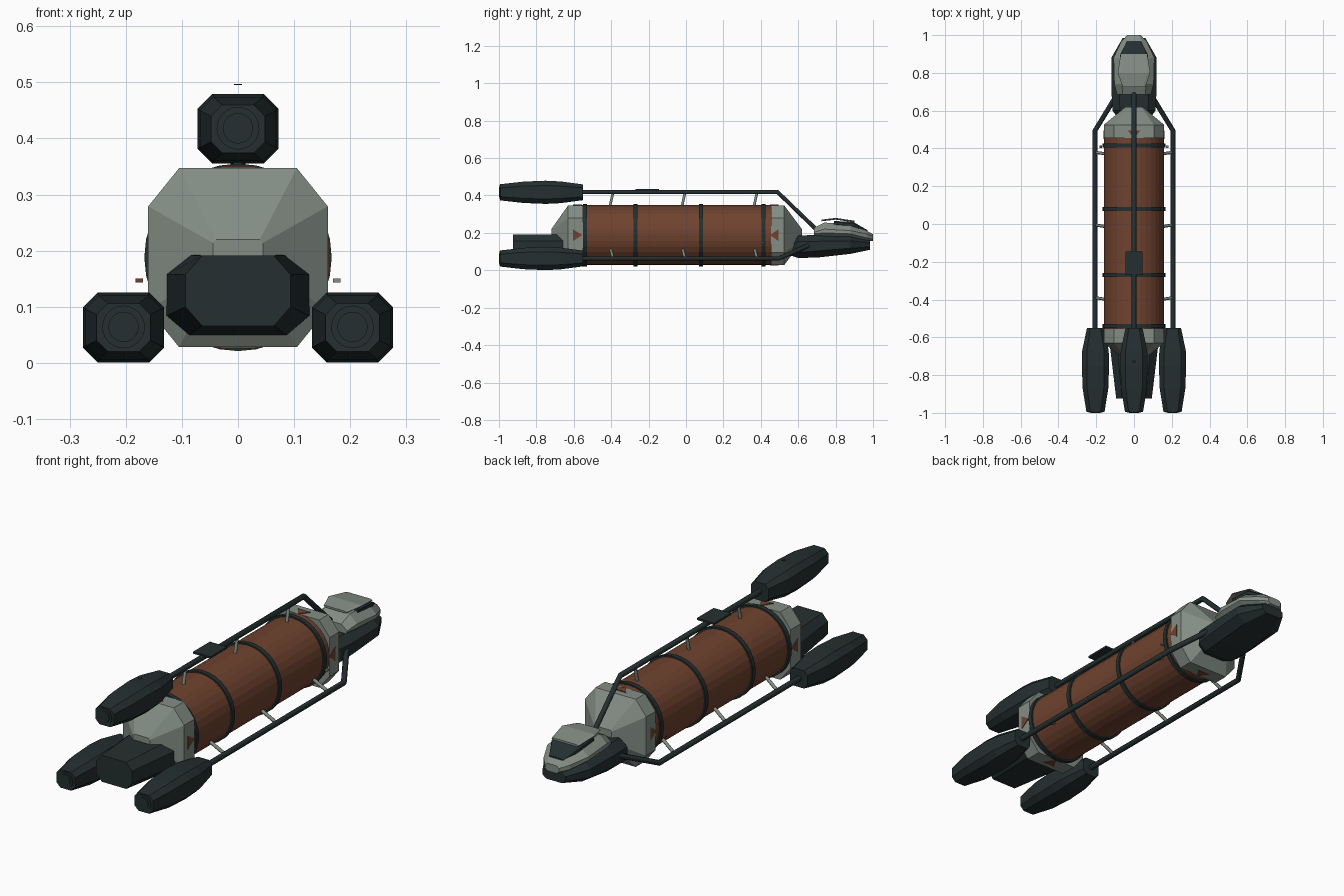
import bpy, bmesh
from math import pi, cos, sin
from mathutils import Vector, Matrix

cube = bpy.data.objects.get("Cube")
if cube:
    bpy.data.objects.remove(cube)


def material(name, rgb):
    m = bpy.data.materials.new(name)
    m.use_nodes = True
    m.diffuse_color = (*rgb, 1)
    m.node_tree.nodes["Principled BSDF"].inputs["Base Color"].default_value = (*rgb, 1)
    return m


DARK = material("dark_slate", (0.018, 0.028, 0.029))
GREY = material("pale_grey", (0.23, 0.27, 0.235))
BROWN = material("rust_brown", (0.16, 0.055, 0.028))
AXIS = 0.188          # height of the tank axis


def finish(name, bm, mat):
    bmesh.ops.recalc_face_normals(bm, faces=bm.faces)
    me = bpy.data.meshes.new(name)
    bm.to_mesh(me)
    bm.free()
    me.materials.append(mat)
    ob = bpy.data.objects.new(name, me)
    bpy.context.collection.objects.link(ob)
    return ob


def loft(name, mat, stations, x=0.0):
    """Chamfered-rectangle sections: (y, half width, z low, z high, chamfer x, chamfer z)."""
    bm = bmesh.new()
    rings = []
    for y, hx, lo, hi, cx, cz in stations:
        right = [(hx - cx, lo), (hx, lo + cz), (hx, hi - cz), (hx - cx, hi)]
        outline = right + [(-px, pz) for px, pz in reversed(right)]
        rings.append([bm.verts.new((x + px, y, pz)) for px, pz in outline])
    for a, b in zip(rings, rings[1:]):
        for i in range(8):
            j = (i + 1) % 8
            bm.faces.new((a[i], a[j], b[j], b[i]))
    bm.faces.new(rings[0])
    bm.faces.new(rings[-1])
    return finish(name, bm, mat)


def drum(name, mat, y0, y1, r, x=0.0, z=AXIS, sides=32):
    bm = bmesh.new()
    bmesh.ops.create_cone(bm, cap_ends=True, segments=sides, radius1=r, radius2=r, depth=y1 - y0)
    bmesh.ops.transform(bm, verts=bm.verts, matrix=Matrix.Translation((x, (y0 + y1) / 2, z))
                        @ Matrix.Rotation(pi / 2, 4, 'X'))
    return finish(name, bm, mat)


def tube(name, mat, points, r):
    cu = bpy.data.curves.new(name + "_path", 'CURVE')
    cu.dimensions = '3D'
    cu.bevel_depth = r
    cu.bevel_resolution = 1
    cu.use_fill_caps = True
    sp = cu.splines.new('POLY')
    sp.points.add(len(points) - 1)
    for p, co in zip(sp.points, points):
        p.co = (*co, 1)
    tmp = bpy.data.objects.new(name + "_path", cu)
    bpy.context.collection.objects.link(tmp)
    bpy.context.view_layer.update()
    me = bpy.data.meshes.new_from_object(tmp.evaluated_get(bpy.context.evaluated_depsgraph_get()))
    bpy.data.objects.remove(tmp)
    me.materials.clear()
    me.materials.append(mat)
    me.name = name
    ob = bpy.data.objects.new(name, me)
    bpy.context.collection.objects.link(ob)
    return ob


def block(name, mat, centre, size, tilt=0.0):
    bm = bmesh.new()
    bmesh.ops.create_cube(bm, size=1)
    bmesh.ops.transform(bm, verts=bm.verts, matrix=Matrix.Translation(centre)
                        @ Matrix.Rotation(tilt, 4, 'X') @ Matrix.Diagonal((*size, 1)))
    return finish(name, bm, mat)


def marker(name, angle, y_base, y_tip):
    """Thin triangular plate lying on a flat side of an end collar."""
    bm = bmesh.new()
    out = Vector((cos(angle), 0, sin(angle)))
    side = Vector((-sin(angle), 0, cos(angle)))
    rings = []
    for d in (0.156, 0.1625):
        mid = Vector((0, 0, AXIS)) + out * d
        rings.append([bm.verts.new(mid + side * s + Vector((0, y, 0)))
                      for s, y in ((-0.032, y_base), (0.032, y_base), (0, y_tip))])
    a, b = rings
    bm.faces.new(a)
    bm.faces.new(b)
    for i in range(3):
        j = (i + 1) % 3
        bm.faces.new((a[i], a[j], b[j], b[i]))
    return finish(name, bm, BROWN)


# Tank and its hoops
drum("tank", BROWN, -0.57, 0.47, 0.16)
for i, y in enumerate((-0.54, -0.27, 0.08, 0.415)):
    drum(f"tank_hoop_{i + 1}", DARK, y - 0.011, y + 0.011, 0.167)

# Octagonal end collars tapering inwards
for name, y0, y1, y2 in (("rear_collar", -0.552, -0.63, -0.72), ("front_collar", 0.455, 0.525, 0.62)):
    full = (0.16, 0.028, 0.347, 0.055, 0.068)
    loft(name, GREY, [(y0, *full), (y1, *full), (y2, 0.045, 0.155, 0.22, 0.006, 0.006)])
for i in range(4):
    marker(f"rear_marker_{i + 1}", i * pi / 2, -0.605, -0.555)
    marker(f"front_marker_{i + 1}", i * pi / 2, 0.495, 0.45)

# Engine pods with ringed exhaust faces
for name, x, z in (("top", 0, 0.417), ("left", 0.204, 0.063), ("right", -0.204, 0.063)):
    stations = [(y, hx, z - hz, z + hz, c, c) for y, hx, hz, c in (
        (-0.994, 0.048, 0.043, 0.02), (-0.87, 0.068, 0.057, 0.024), (-0.75, 0.072, 0.062, 0.026),
        (-0.67, 0.07, 0.058, 0.025), (-0.55, 0.045, 0.042, 0.018))]
    loft(name + "_pod", DARK, stations, x)
    drum(name + "_exhaust_ring", DARK, -0.997, -0.98, 0.038, x, z + 0.001, 24)
    drum(name + "_exhaust_core", DARK, -1.0, -0.98, 0.027, x, z + 0.001, 24)

# Central engine block
loft("engine_block", DARK, [
    (-0.925, 0.094, 0.066, 0.191, 0.03, 0.034),
    (-0.65, 0.127, 0.05, 0.192, 0.04, 0.034),
    (-0.61, 0.11, 0.065, 0.172, 0.035, 0.03)])

# Rails carrying the pods
R = 0.013
tube("top_rail", DARK, [(0, -0.6, 0.418), (0, 0.49, 0.418), (0, 0.70, 0.215)], R)
for name, s in (("left", 1), ("right", -1)):
    tube(name + "_rail", DARK, [(s * 0.206, -0.6, 0.063), (s * 0.206, 0.495, 0.063),
                                (s * 0.105, 0.66, 0.135)], R)

# Slim struts between tank and rails
for i, y in enumerate((-0.39, -0.005, 0.38)):
    tube(f"top_strut_{i + 1}", GREY, [(0, y - 0.018, 0.335), (0, y, 0.418)], 0.008)
    for name, s in (("left", 1), ("right", -1)):
        tube(f"{name}_strut_{i + 1}", GREY, [(s * 0.13, y - 0.012, 0.112), (s * 0.206, y, 0.063)], 0.008)

# Rail plate and small lamps
block("rail_plate", DARK, (0, -0.208, 0.43), (0.09, 0.125, 0.009))
block("top_lamp", DARK, (0, -0.73, 0.496), (0.014, 0.014, 0.002))
block("left_lamp", GREY, (0.176, 0.41, 0.147), (0.013, 0.013, 0.007))
block("right_lamp", BROWN, (-0.176, 0.41, 0.147), (0.013, 0.013, 0.007))

# Cockpit lower hull
loft("cockpit_hull", DARK, [
    (0.555, 0.08, 0.08, 0.155, 0.03, 0.025),
    (0.6, 0.114, 0.066, 0.185, 0.04, 0.03),
    (0.7, 0.119, 0.068, 0.19, 0.04, 0.035),
    (0.88, 0.12, 0.088, 0.188, 0.045, 0.03),
    (0.985, 0.06, 0.11, 0.16, 0.02, 0.015)])

# Cockpit upper shell
loft("cockpit_shell", GREY, [
    (0.685, 0.09, 0.17, 0.228, 0.03, 0.025),
    (0.74, 0.104, 0.165, 0.255, 0.04, 0.035),
    (0.88, 0.108, 0.16, 0.247, 0.045, 0.035),
    (0.965, 0.068, 0.155, 0.212, 0.025, 0.018),
    (1.0, 0.036, 0.157, 0.193, 0.012, 0.01)])

# Windscreen under a raised roof panel
loft("windscreen", DARK, [
    (0.79, 0.074, 0.24, 0.264, 0.008, 0.006),
    (0.895, 0.074, 0.228, 0.258, 0.01, 0.008),
    (0.97, 0.036, 0.195, 0.215, 0.006, 0.005)])
loft("roof_panel", GREY, [
    (0.725, 0.06, 0.262, 0.271, 0.012, 0.003),
    (0.80, 0.086, 0.271, 0.280, 0.016, 0.003),
    (0.902, 0.07, 0.256, 0.265, 0.012, 0.003)])
